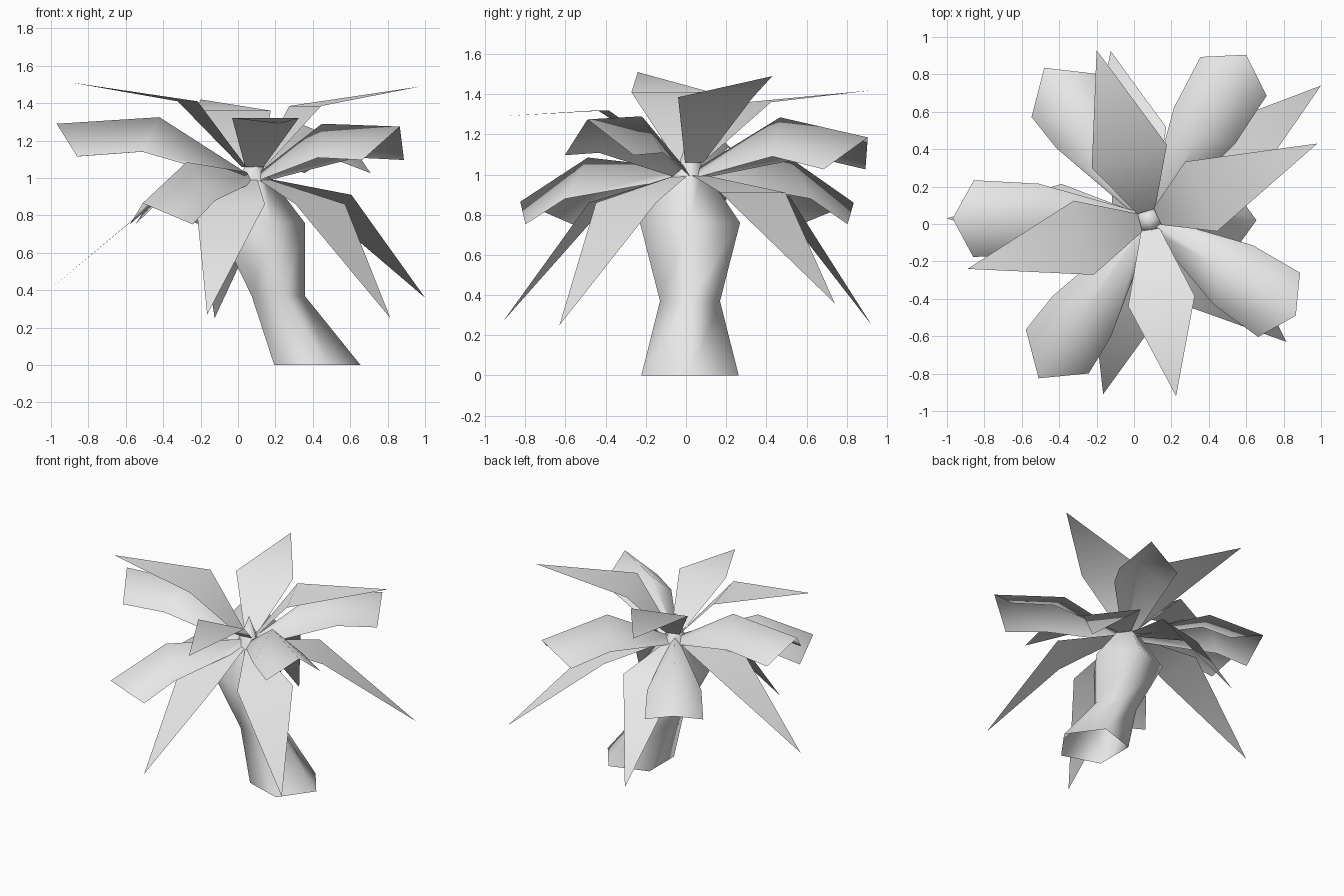
import bpy
import math
from mathutils import Vector

cube = bpy.data.objects.get("Cube")
if cube:
    bpy.data.objects.remove(cube, do_unlink=True)

GREY = (0.8, 0.8, 0.8, 1)
material = bpy.data.materials.new("light_grey")
material.use_nodes = True
material.diffuse_color = GREY
material.node_tree.nodes["Principled BSDF"].inputs["Base Color"].default_value = GREY

UP = Vector((0, 0, 1))
CROWN = Vector((0.08, 0.02, 1.0))


def make_object(name, verts, faces):
    mesh = bpy.data.meshes.new(name)
    mesh.from_pydata(verts, [], faces)
    mesh.materials.append(material)
    mesh.update()
    for poly in mesh.polygons:
        poly.use_smooth = True
    obj = bpy.data.objects.new(name, mesh)
    bpy.context.collection.objects.link(obj)
    return obj


def heading(point):
    """Horizontal unit vectors along and across a leaf that ends at point."""
    along = Vector((point.x - CROWN.x, point.y - CROWN.y, 0)).normalized()
    return along, UP.cross(along)


# Trunk: bent five-sided column, open at the foot, with a pointed bud on top
def make_trunk(rings, apex, sides=5):
    verts, faces = [], []
    for x, z, radius in rings:
        for i in range(sides):
            a = math.tau * i / sides
            verts.append((x + radius * math.cos(a), CROWN.y + radius * math.sin(a), z))
    for r in range(len(rings) - 1):
        for i in range(sides):
            j = (i + 1) % sides
            low, high = r * sides, (r + 1) * sides
            faces.append((low + i, low + j, high + j, high + i))
    top = (len(rings) - 1) * sides
    verts.append(apex)
    for i in range(sides):
        faces.append((top + i, top + (i + 1) % sides, len(verts) - 1))
    make_object("trunk", verts, faces)


make_trunk([(0.4, 0, 0.255), (0.2, 0.37, 0.157), (0.095, 0.76, 0.262), (0.08, 1.04, 0.065)],
           (0.08, 0.02, 1.2))


# Pointed leaf: widens from the crown to its shoulders, creases there, ends in a tip
def make_pointed_leaf(name, tip, fraction, shoulder_z, half_width, base_z, base_width):
    tip = Vector(tip)
    along, across = heading(tip)
    base = CROWN + along * 0.05
    base.z = base_z
    middle = CROWN.lerp(tip, fraction)
    middle.z = shoulder_z
    verts = [base + across * base_width, base - across * base_width,
             middle - across * half_width, middle + across * half_width, tip]
    make_object(name, verts, [(0, 1, 2, 3), (3, 2, 4)])


UPPER = {
    "upper_leaf_front": ((0.225, -0.92, 1.29), 0.46, 1.32, 0.18),
    "upper_leaf_right": ((-0.89, -0.24, 1.51), 0.36, 1.41, 0.205),
    "upper_leaf_back": ((-0.2, 0.93, 1.42), 0.375, 1.36, 0.21),
    "upper_leaf_left": ((0.98, 0.43, 1.49), 0.31, 1.385, 0.205),
}
LOWER = {
    "lower_leaf_back_left": ((1.0, 0.74, 0.36), 0.435, 0.91, 0.205),
    "lower_leaf_front_left": ((0.815, -0.63, 0.25), 0.49, 0.86, 0.2),
    "lower_leaf_front": ((-0.165, -0.91, 0.27), 0.49, 0.86, 0.19),
    "lower_leaf_right": ((-1.0, 0.03, 0.41), 0.435, 0.92, 0.19),
    "lower_leaf_back": ((-0.125, 0.925, 0.25), 0.5, 0.89, 0.2),
}
for leaf, spec in UPPER.items():
    make_pointed_leaf(leaf, *spec, 1.06, 0.05)
for leaf, spec in LOWER.items():
    make_pointed_leaf(leaf, *spec, 1.0, 0.035)


# Broad frond: sheet folded along its spine, bending down past the middle
def make_frond(name, end, reach, middle_z):
    end = Vector(end)
    along, across = heading(end)
    middle = CROWN + along * reach
    middle.z = middle_z
    run = (end - middle).dot(along)
    pitch = math.atan2(middle.z - end.z, run)
    start = CROWN + along * 0.04 + UP * 0.03
    verts = []
    for spine, tilt, depth, width in (
            (start, 0, 0.05, 0.04),
            (middle, pitch - math.radians(30), 0.206, 0.19),
            (end, pitch + math.radians(29), 0.208, 0.205)):
        edge = spine - along * depth * math.sin(tilt) - UP * depth * math.cos(tilt)
        verts += [edge - across * width, spine, edge + across * width]
    faces = [(r + c, r + c + 3, r + c + 4, r + c + 1) for r in (0, 3) for c in (0, 1)]
    make_object(name, verts, faces)


FRONDS = {
    "frond_right": ((-0.97, 0.03, 1.29), 0.5, 1.325),
    "frond_back_right": ((-0.48, 0.835, 0.86), 0.6, 1.085),
    "frond_front_right": ((-0.51, -0.825, 0.865), 0.62, 1.085),
    "frond_back_left": ((0.6, 0.905, 1.185), 0.52, 1.285),
    "frond_front_left": ((0.865, -0.49, 1.275), 0.44, 1.29),
}
for frond, spec in FRONDS.items():
    make_frond(frond, *spec)
